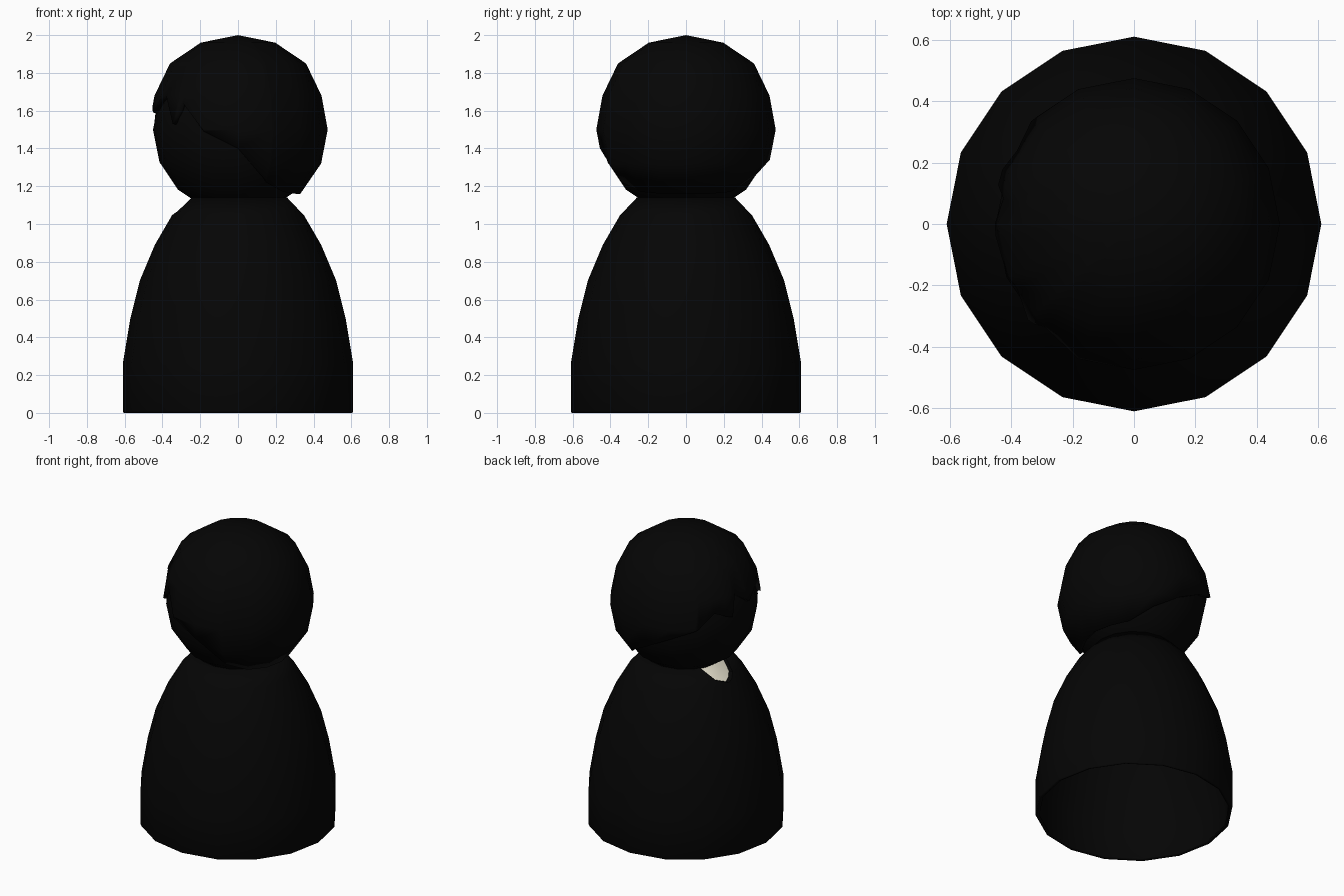
import bpy, bmesh, math

if "Cube" in bpy.data.objects:
    bpy.data.objects.remove(bpy.data.objects["Cube"])

SIDES = 16


def material(name, rgb):
    m = bpy.data.materials.new(name)
    m.diffuse_color = (*rgb, 1)
    m.use_nodes = True
    m.node_tree.nodes["Principled BSDF"].inputs["Base Color"].default_value = m.diffuse_color
    return m


black = material("black", (0.0015, 0.0015, 0.0015))
cream = material("cream", (0.80, 0.76, 0.62))


def finish(bm, name, mat):
    bmesh.ops.remove_doubles(bm, verts=bm.verts, dist=1e-4)
    bmesh.ops.recalc_face_normals(bm, faces=bm.faces)
    me = bpy.data.meshes.new(name)
    bm.to_mesh(me)
    bm.free()
    ob = bpy.data.objects.new(name, me)
    bpy.context.collection.objects.link(ob)
    me.materials.append(mat)
    return ob


def solidify(ob, thickness):
    mod = ob.modifiers.new("thickness", 'SOLIDIFY')
    mod.thickness = thickness
    mod.offset = -1


def smooth(ob):
    bpy.ops.object.select_all(action='DESELECT')
    ob.select_set(True)
    bpy.context.view_layer.objects.active = ob
    bpy.ops.object.shade_smooth_by_angle(angle=math.radians(35))


def lathe(name, profile, mat, columns=range(SIDES)):
    """Revolve (radius, z) points into an open shell, over all or some columns."""
    bm = bmesh.new()
    rings = [[bm.verts.new((r * math.cos(2 * math.pi * i / SIDES),
                            r * math.sin(2 * math.pi * i / SIDES), z))
              for i in range(SIDES)] for r, z in profile]
    for a, b in zip(rings, rings[1:]):
        for i in columns:
            j = (i + 1) % SIDES
            bm.faces.new((a[i], a[j], b[j], b[i]))
    bmesh.ops.delete(bm, geom=[v for v in bm.verts if not v.link_faces], context='VERTS')
    return finish(bm, name, mat)


def lerp(x, pts):
    for (x0, y0), (x1, y1) in zip(pts, pts[1:]):
        if x0 <= x <= x1:
            return y0 + (y1 - y0) * (x - x0) / (x1 - x0)
    return pts[-1][1]


# Coat: hollow bell, open underneath
coat = lathe("coat", [(0.605, 0), (0.61, 0.01), (0.61, 0.26), (0.57, 0.5), (0.52, 0.7),
                      (0.44, 0.89), (0.35, 1.045), (0.26, 1.14)], black)
solidify(coat, 0.02)

# Notch in the collar on the left side
bpy.ops.mesh.primitive_cylinder_add(vertices=8, radius=0.115, depth=0.36,
                                    location=(-0.34, 0.035, 1.15),
                                    rotation=(0, math.pi / 2, 0))
cutter = bpy.context.object
cutter.name = "collar_notch_cutter"
cutter.hide_render = True
cutter.hide_set(True)
cut = coat.modifiers.new("notch", 'BOOLEAN')
cut.object = cutter
cut.operation = 'DIFFERENCE'
cut.solver = 'EXACT'

# Pale lining seen through the notch
lining = lathe("collar_lining", [(0.335, 1.02), (0.25, 1.095), (0.21, 1.13)], cream,
               columns=(6, 7, 8))

# Head
bm = bmesh.new()
bmesh.ops.create_uvsphere(bm, u_segments=SIDES, v_segments=8, radius=0.45)
bmesh.ops.translate(bm, verts=bm.verts, vec=(0, 0, 1.5))
head = finish(bm, "head", black)

# Hair: cap with a ragged, slanted edge given as (azimuth, z)
edge = [(0, 1.16), (22.5, 1.16), (45, 1.17), (67.5, 1.25), (90, 1.34), (112.5, 1.43),
        (132, 1.49), (148, 1.59), (164, 1.54), (169, 1.68), (185, 1.59), (209, 1.68),
        (222, 1.53), (229, 1.64), (247.5, 1.49), (270, 1.40), (294, 1.22), (315, 1.17),
        (337.5, 1.16), (360, 1.16)]
hair_profile = [(1.16, 0.33), (1.32, 0.44), (1.5, 0.475), (1.68, 0.442),
                (1.85, 0.36), (1.96, 0.197), (2.0, 0.0)]
azimuths = sorted({a for a, _ in edge if a < 360} | {i * 22.5 for i in range(SIDES)})
bm = bmesh.new()
columns = []
for az in azimuths:
    off = math.radians(az % 22.5 - 11.25)
    flat = math.cos(math.radians(11.25)) / math.cos(off)   # stay on the 16-gon
    col = []
    for ring_z, _ in hair_profile:
        z = max(ring_z, lerp(az, edge))
        r = lerp(z, hair_profile) * flat
        t = math.radians(az)
        col.append(bm.verts.new((r * math.cos(t), r * math.sin(t), z)))
    columns.append(col)
for k, a in enumerate(columns):
    b = columns[(k + 1) % len(columns)]
    for i in range(len(a) - 1):
        bm.faces.new((a[i], b[i], b[i + 1], a[i + 1]))
bmesh.ops.remove_doubles(bm, verts=bm.verts, dist=1e-4)
bmesh.ops.dissolve_degenerate(bm, edges=bm.edges, dist=1e-4)
hair = finish(bm, "hair", black)
solidify(hair, 0.04)

for ob in (coat, lining, head, hair):
    smooth(ob)
